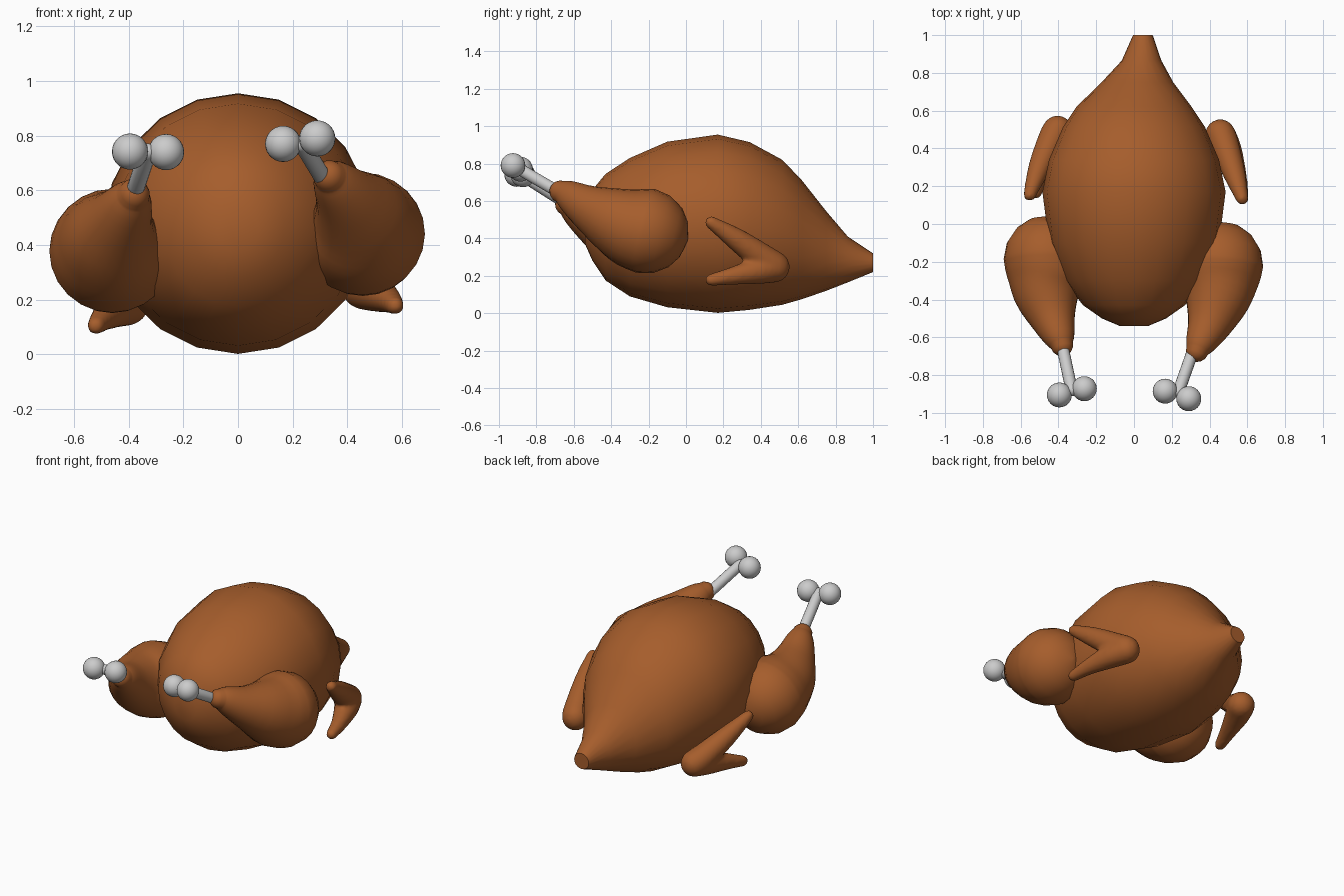
import bpy, bmesh, math
from mathutils import Vector

if "Cube" in bpy.data.objects:
    bpy.data.objects.remove(bpy.data.objects["Cube"])

skin = bpy.data.materials.new("roast_skin")
skin.diffuse_color = (0.38, 0.11, 0.025, 1)
skin.use_nodes = True
skin.node_tree.nodes["Principled BSDF"].inputs["Base Color"].default_value = skin.diffuse_color


def finish(name, bm, mat=None):
    bmesh.ops.recalc_face_normals(bm, faces=bm.faces)
    for f in bm.faces:
        f.smooth = True
    me = bpy.data.meshes.new(name)
    bm.to_mesh(me)
    bm.free()
    ob = bpy.data.objects.new(name, me)
    bpy.context.collection.objects.link(ob)
    if mat:
        me.materials.append(mat)
    return ob


def skin_rings(bm, rings):
    rows = [[bm.verts.new(p) for p in r] for r in rings]
    n = len(rows[0])
    for a, b in zip(rows, rows[1:]):
        for i in range(n):
            j = (i + 1) % n
            bm.faces.new((a[i], a[j], b[j], b[i]))
    bm.faces.new(rows[0])
    bm.faces.new(rows[-1])


def catmull(pts, steps):
    p = [Vector(q) for q in pts]
    p = [p[0]] + p + [p[-1]]
    out = []
    for i in range(1, len(p) - 2):
        a, b, c, d = p[i - 1:i + 3]
        for s in range(steps):
            t = s / steps
            out.append(0.5 * (2 * b + (c - a) * t + (2 * a - 5 * b + 4 * c - d) * t * t
                              + (3 * b - a - 3 * c + d) * t ** 3))
    return out + [p[-1]]


def tube(bm, pts, steps=3, seg=24):
    """Round tube through (x, y, z, radius) points with domed ends."""
    path = catmull(pts, steps)
    cen = [Vector(q[:3]) for q in path]
    rad = [max(q[3], 0.004) for q in path]
    rings = []

    def ring(c, r, t):
        u = t.cross(Vector((0, 0, 1))).normalized()
        v = u.cross(t)
        rings.append([c + r * (u * math.cos(a) + v * math.sin(a))
                      for a in (2 * math.pi * k / seg for k in range(seg))])

    t0 = (cen[1] - cen[0]).normalized()
    t1 = (cen[-1] - cen[-2]).normalized()
    dome = [math.radians(a) for a in (88, 65, 45, 22)]
    for a in dome:
        ring(cen[0] - t0 * rad[0] * math.sin(a), rad[0] * math.cos(a), t0)
    for i, c in enumerate(cen):
        t = (cen[min(i + 1, len(cen) - 1)] - cen[max(i - 1, 0)]).normalized()
        ring(c, rad[i], t)
    for a in reversed(dome):
        ring(cen[-1] + t1 * rad[-1] * math.sin(a), rad[-1] * math.cos(a), t1)
    skin_rings(bm, rings)


# Body: elliptical sections (y, centre x, half width, bottom z, top z)
sections = [
    (-.54, 0, .075, .37, .53), (-.5, 0, .17, .28, .66), (-.43, 0, .27, .175, .745),
    (-.3, 0, .37, .09, .83), (-.1, 0, .45, .032, .917), (.17, 0, .485, .002, .955),
    (.34, 0, .45, .018, .915), (.515, 0, .375, .045, .82), (.62, 0, .305, .075, .71),
    (.75, .018, .19, .12, .545), (.865, .04, .105, .165, .41), (1.0, .047, .052, .22, .32)]
bm = bmesh.new()
N = 20
skin_rings(bm, [[(cx + rx * math.cos(2 * math.pi * k / N), y,
                  (lo + hi) / 2 + (hi - lo) / 2 * math.sin(2 * math.pi * k / N))
                 for k in range(N)] for y, cx, rx, lo, hi in sections])
body = finish("body", bm, skin)
bpy.context.view_layer.objects.active = body
body.select_set(True)
bpy.ops.object.shade_smooth_by_angle(angle=math.radians(50))

# Drumsticks: thigh tapering to the ankle
legs = {
    "right": [(.455, -.215, .44, .229), (.45, -.3, .462, .213), (.44, -.4, .505, .175),
              (.40, -.53, .57, .12), (.352, -.63, .632, .081), (.335, -.67, .65, .06)],
    "left": [(-.46, -.185, .378, .23), (-.46, -.28, .4, .213), (-.46, -.38, .435, .175),
             (-.43, -.5, .495, .122), (-.395, -.6, .56, .083), (-.382, -.64, .582, .06)]}
# Bones: shaft start, shaft end, two knobs
bones = {
    "right": [(.32, -.65, .63), (.235, -.89, .77), (.165, -.885, .77), (.29, -.925, .79)],
    "left": [(-.385, -.62, .575), (-.33, -.88, .74), (-.395, -.905, .742), (-.263, -.872, .74)]}
# Wings: upper arm and folded forearm meeting at the elbow
wings = {
    "right": ([(.572, .135, .485, .034), (.53, .27, .395, .06), (.475, .43, .28, .078),
               (.457, .475, .25, .08)],
              [(.457, .475, .245, .08), (.5, .39, .228, .072), (.55, .25, .2, .048),
               (.575, .135, .178, .033)]),
    "left": ([(-.552, .155, .40, .034), (-.5, .3, .31, .06), (-.43, .45, .21, .078),
              (-.405, .495, .185, .08)],
             [(-.405, .495, .185, .08), (-.445, .41, .17, .072), (-.49, .27, .135, .048),
              (-.52, .165, .105, .033)])}

for side in ("left", "right"):
    bm = bmesh.new()
    tube(bm, legs[side])
    finish(side + "_drumstick", bm, skin)

    start, end, *knobs = bones[side]
    bm = bmesh.new()
    tube(bm, [(*start, .032), (*end, .032)], 1, 16)
    finish(side + "_bone_shaft", bm)
    for i, k in enumerate(knobs):
        bm = bmesh.new()
        bmesh.ops.create_uvsphere(bm, u_segments=24, v_segments=14, radius=.066)
        finish(f"{side}_bone_knob_{i + 1}", bm).location = k

    bm = bmesh.new()
    for part in wings[side]:
        tube(bm, part)
    wing = finish(side + "_wing", bm, skin)
    fuse = wing.modifiers.new("fuse", 'REMESH')
    fuse.mode = 'VOXEL'
    fuse.voxel_size = .012
    fuse.use_smooth_shade = True
    soft = wing.modifiers.new("soften", 'SMOOTH')
    soft.iterations = 6
